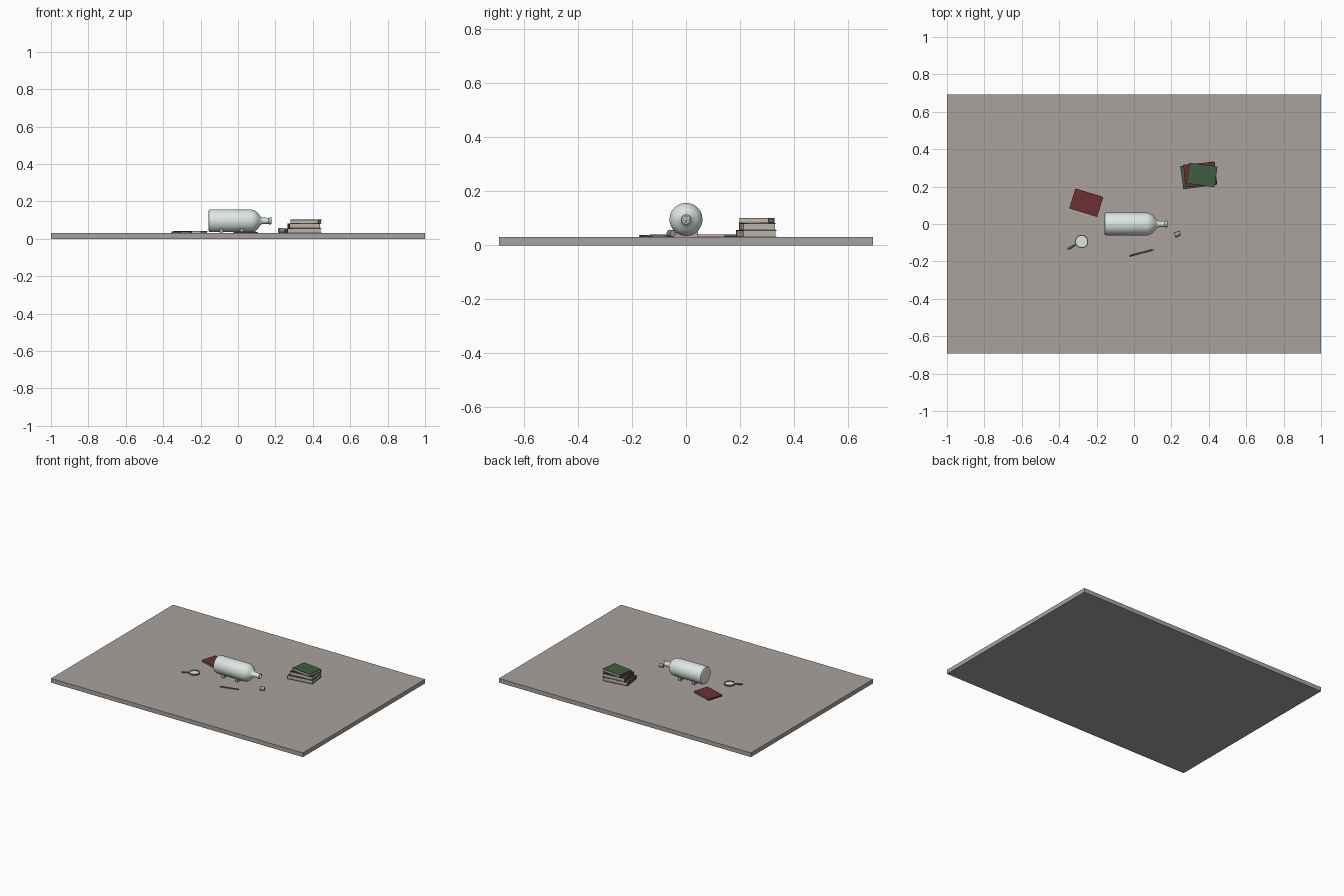
import bpy
import bmesh
from math import radians, cos, sin, pi, atan2, hypot
from mathutils import Matrix

if "Cube" in bpy.data.objects:
    bpy.data.objects.remove(bpy.data.objects["Cube"], do_unlink=True)

TOP = 0.03  # table surface height


def material(name, rgb):
    m = bpy.data.materials.new(name)
    m.use_nodes = True
    m.diffuse_color = (*rgb, 1)
    m.node_tree.nodes["Principled BSDF"].inputs["Base Color"].default_value = (*rgb, 1)
    return m


WOOD = material("grey brown wood", (0.40, 0.365, 0.34))
GLASS = material("pale glass", (0.72, 0.80, 0.77))
GREEN = material("green cloth", (0.05, 0.11, 0.05))
RED = material("red cloth", (0.15, 0.03, 0.03))
PAPER = material("paper", (0.50, 0.47, 0.43))
METAL = material("dark metal", (0.17, 0.15, 0.14))
CORK = material("cork", (0.36, 0.31, 0.27))


def finish(name, bm, mat, matrix=None, smooth=False):
    bmesh.ops.recalc_face_normals(bm, faces=bm.faces)
    me = bpy.data.meshes.new(name)
    bm.to_mesh(me)
    bm.free()
    me.materials.append(mat)
    ob = bpy.data.objects.new(name, me)
    bpy.context.collection.objects.link(ob)
    ob.matrix_world = matrix or Matrix()
    if smooth:
        bpy.ops.object.select_all(action='DESELECT')
        ob.select_set(True)
        bpy.context.view_layer.objects.active = ob
        bpy.ops.object.shade_smooth_by_angle(angle=radians(35))
    return ob


def place(x, y, z, turn=0):
    return Matrix.Translation((x, y, z)) @ Matrix.Rotation(radians(turn), 4, 'Z')


def box(name, size, centre, mat, matrix=None):
    bm = bmesh.new()
    bmesh.ops.create_cube(bm, size=1, matrix=Matrix.Translation(centre) @ Matrix.Diagonal((*size, 1)))
    return finish(name, bm, mat, matrix)


def lathe(name, profile, mat, matrix=None, steps=32, closed=False):
    """Turn (x, radius) points around the X axis."""
    bm = bmesh.new()
    vs = [bm.verts.new((x, 0, r)) for x, r in profile]
    es = [bm.edges.new(p) for p in zip(vs, vs[1:])]
    if closed:
        es.append(bm.edges.new((vs[-1], vs[0])))
    bmesh.ops.spin(bm, geom=vs + es, cent=(0, 0, 0), axis=(1, 0, 0), angle=2 * pi, steps=steps)
    bmesh.ops.remove_doubles(bm, verts=bm.verts, dist=1e-5)
    return finish(name, bm, mat, matrix, True)


def prism(name, outline, axis, depth, mat, matrix=None):
    """Extrude a (horizontal, z) outline along x or y, centred."""
    bm = bmesh.new()
    h = depth / 2
    vs = [bm.verts.new((-h, a, b) if axis == 'x' else (a, -h, b)) for a, b in outline]
    face = bm.faces.new(vs)
    new = bmesh.ops.extrude_face_region(bm, geom=[face])["geom"]
    shift = (depth, 0, 0) if axis == 'x' else (0, depth, 0)
    bmesh.ops.translate(bm, vec=shift, verts=[v for v in new if isinstance(v, bmesh.types.BMVert)])
    return finish(name, bm, mat, matrix)


def book(name, w, d, h, cover, matrix, board=0.003):
    """Page block between two boards, with the spine on the -x side."""
    for part, z in (("lower_cover", board / 2), ("upper_cover", h - board / 2)):
        box(f"{name}_{part}", (w, d, board), (0, 0, z), cover, matrix)
    box(name + "_spine", (board, d, h - 2 * board), (-w / 2 + board / 2, 0, h / 2), cover, matrix)
    box(name + "_pages", (w - 2 * board, d - 0.004, h - 2 * board), (0, 0, h / 2), PAPER, matrix)


# Table top
box("table_top", (2, 1.384, TOP), (0, 0, TOP / 2), WOOD)

# Hollow bottle lying along x
AXIS = 0.096
lathe("bottle", [(-0.156, 0), (-0.158, 0.052), (-0.155, 0.058), (-0.148, 0.061),
                 (0.068, 0.061), (0.086, 0.057), (0.102, 0.047), (0.113, 0.034),
                 (0.122, 0.022), (0.132, 0.017), (0.164, 0.016), (0.166, 0.019),
                 (0.177, 0.019), (0.179, 0.017), (0.179, 0.012), (0.124, 0.012),
                 (0.10, 0.04), (0.068, 0.056), (-0.148, 0.056), (-0.15, 0)],
      GLASS, place(0, 0, AXIS), 48)

# Cradle blocks, hollowed to fit the bottle
arc = [(0.061 * sin(a), AXIS - 0.061 * cos(a)) for a in (radians(-46 + 92 * i / 12) for i in range(13))]
for label, x in (("rear", -0.09), ("front", 0.02)):
    prism("cradle_" + label, [(-0.046, TOP)] + arc + [(0.046, TOP)], 'x', 0.018, WOOD, place(x, 0, 0))

# Little ship inside the bottle
prism("ship_hull", [(-0.08, 0.075), (-0.07, 0.06), (0.03, 0.06), (0.055, 0.077)], 'y', 0.022, WOOD)
for label, x in (("rear", -0.045), ("middle", -0.01), ("front", 0.022)):
    box(label + "_mast", (0.003, 0.003, 0.06), (x, 0, 0.105), METAL)
    box(label + "_sail", (0.002, 0.036, 0.032), (x + 0.004, 0, 0.108), PAPER)

# Book stack and the single notebook
book("bottom_book", 0.183, 0.125, 0.026, GREEN, place(0.346, 0.26, TOP, 8))
book("middle_book", 0.168, 0.122, 0.026, RED, place(0.353, 0.264, TOP + 0.026, 5))
book("top_book", 0.152, 0.112, 0.02, GREEN, place(0.363, 0.262, TOP + 0.052, -8))
book("notebook", 0.156, 0.112, 0.011, RED, place(-0.255, 0.114, TOP, -17), 0.002)

# Magnifying glass lying flat
LENS = (-0.28, -0.094)
END = (-0.354, -0.134)
flat = place(*LENS, TOP + 0.005) @ Matrix.Rotation(pi / 2, 4, 'Y')
lathe("magnifier_lens", [(-0.003, 0), (-0.001, 0.031), (0.001, 0.031), (0.003, 0)], GLASS, flat)
lathe("magnifier_rim", [(-0.005, 0.030), (-0.005, 0.035), (0.005, 0.035), (0.005, 0.030)],
      METAL, flat, closed=True)
dx, dy = END[0] - LENS[0], END[1] - LENS[1]
length = hypot(dx, dy)
lathe("magnifier_handle", [(0.033, 0), (0.033, 0.003), (0.044, 0.003), (0.046, 0.005),
                           (length - 0.002, 0.005), (length, 0.003), (length, 0)],
      METAL, place(*LENS, TOP + 0.005) @ Matrix.Rotation(atan2(dy, dx), 4, 'Z'), 16)

# Pen
lathe("pen", [(-0.069, 0), (-0.069, 0.003), (-0.067, 0.004), (0.052, 0.004), (0.069, 0.0005), (0.069, 0)],
      METAL, place(0.043, -0.153, TOP + 0.004, 14.5), 12)

# Cork stopper lying on its side
lathe("cork_stopper", [(-0.015, 0), (-0.015, 0.014), (0.015, 0.012), (0.015, 0)],
      CORK, place(0.232, -0.054, TOP + 0.014, 22), 24)
